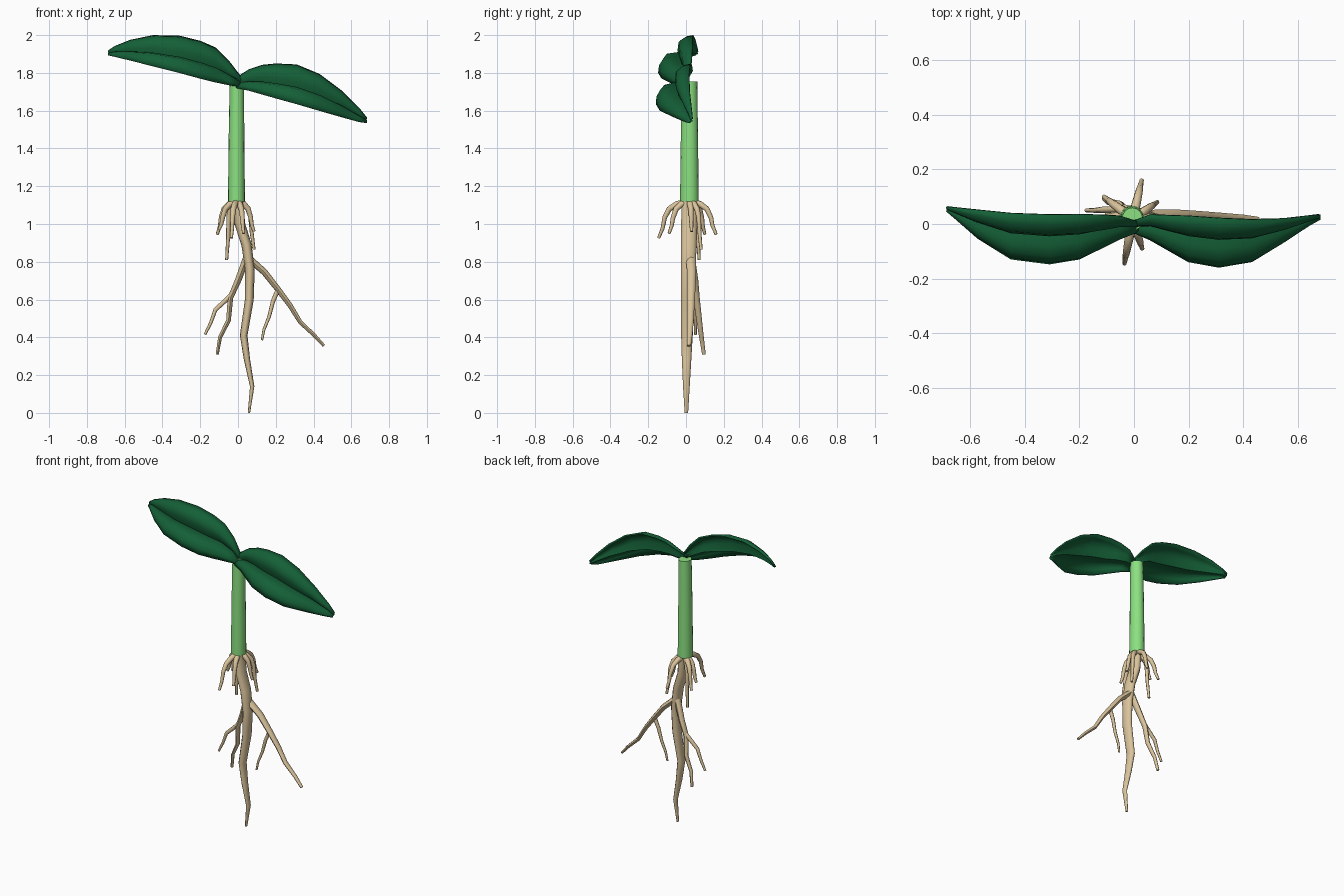
import bpy, bmesh, math
from mathutils import Vector


def material(name, rgb):
    m = bpy.data.materials.new(name)
    m.diffuse_color = (*rgb, 1)
    return m


LEAF = material("leaf_green", (0.007, 0.115, 0.038))
STEM = material("stem_green", (0.26, 0.75, 0.22))
ROOT = material("root_tan", (0.70, 0.55, 0.33))


def finish(name, bm, mat, angle):
    bmesh.ops.recalc_face_normals(bm, faces=bm.faces[:])
    mesh = bpy.data.meshes.new(name)
    bm.to_mesh(mesh)
    bm.free()
    mesh.materials.append(mat)
    ob = bpy.data.objects.new(name, mesh)
    bpy.context.collection.objects.link(ob)
    bpy.ops.object.select_all(action='DESELECT')
    bpy.context.view_layer.objects.active = ob
    ob.select_set(True)
    bpy.ops.object.shade_smooth_by_angle(angle=math.radians(angle))
    return ob


def tube(name, points, r0, r1, mat=ROOT, sides=8, y_scale=1.0, power=1.0):
    """Tapered tube along a downward path, widened in y by y_scale."""
    pts = [Vector(p) for p in points]
    bm = bmesh.new()
    rings = []
    for i, p in enumerate(pts):
        tangent = pts[min(i + 1, len(pts) - 1)] - pts[max(i - 1, 0)]
        turn = Vector((0, 0, -1)).rotation_difference(tangent.normalized())
        r = r0 + (r1 - r0) * (i / (len(pts) - 1)) ** power
        ring = []
        for k in range(sides):
            a = math.tau * k / sides
            off = turn @ Vector((r * math.cos(a), r * y_scale * math.sin(a), 0))
            ring.append(bm.verts.new(p + off))
        rings.append(ring)
    for a, b in zip(rings, rings[1:]):
        for k in range(sides):
            n = (k + 1) % sides
            bm.faces.new((a[k], a[n], b[n], b[k]))
    bm.faces.new(rings[0])
    bm.faces.new(rings[-1])
    return finish(name, bm, mat, 50)


# Leaf cross-section: two puffed halves with a groove at the midrib (position, height)
SECTION = [(0, 0), (0.12, 0.085), (0.27, 0.115), (0.40, 0.02), (0.5, -0.13),
           (0.60, 0.02), (0.73, 0.115), (0.88, 0.085), (1, 0)]


def leaf(name, stations):
    """Blade from stations of x, lower edge (y, z) and upper edge (y, z)."""
    bm = bmesh.new()
    rows = []
    for x, ly, lz, uy, uz in stations:
        low, chord = Vector((x, ly, lz)), Vector((0, uy - ly, uz - lz))
        out = Vector((0, -chord.z, chord.y))
        rows.append([bm.verts.new(low + chord * t + out * h) for t, h in SECTION])
    for a, b in zip(rows, rows[1:]):
        for k in range(len(SECTION) - 1):
            bm.faces.new((a[k], a[k + 1], b[k + 1], b[k]))
    ob = finish(name, bm, LEAF, 60)
    mod = ob.modifiers.new("thickness", 'SOLIDIFY')
    mod.thickness = 0.01
    mod.offset = 0
    return ob


# Leaves: one rising to the left, one drooping to the right
leaf("left_leaf", [
    (0.015, -0.025, 1.725, 0.01, 1.775),
    (-0.05, -0.05, 1.735, 0.03, 1.86),
    (-0.12, -0.085, 1.75, 0.034, 1.93),
    (-0.20, -0.125, 1.77, 0.035, 1.965),
    (-0.31, -0.143, 1.80, 0.035, 1.992),
    (-0.45, -0.125, 1.835, 0.04, 1.995),
    (-0.57, -0.05, 1.865, 0.052, 1.97),
    (-0.65, 0.02, 1.885, 0.06, 1.938),
    (-0.685, 0.05, 1.893, 0.064, 1.915)])
leaf("right_leaf", [
    (-0.01, -0.025, 1.72, 0.01, 1.77),
    (0.06, -0.055, 1.705, 0.035, 1.815),
    (0.13, -0.095, 1.685, 0.032, 1.838),
    (0.20, -0.135, 1.665, 0.03, 1.845),
    (0.31, -0.155, 1.635, 0.022, 1.84),
    (0.43, -0.135, 1.60, 0.017, 1.79),
    (0.55, -0.06, 1.565, 0.02, 1.70),
    (0.64, 0.00, 1.54, 0.03, 1.61),
    (0.68, 0.02, 1.535, 0.035, 1.56)])

# Stem
tube("stem", [(-0.006, 0.018, 1.755), (-0.008, 0.018, 1.45), (-0.008, 0.018, 1.12)],
     0.038, 0.045, STEM, 16, 1.1)

# Main root
tube("taproot", [(0.0, 0.018, 1.13), (0.01, 0.017, 1.0), (0.045, 0.015, 0.89),
                 (0.063, 0.012, 0.76), (0.06, 0.008, 0.6), (0.03, 0.005, 0.41),
                 (0.048, 0.003, 0.28), (0.075, 0.002, 0.14), (0.058, 0.002, 0.0)],
     0.028, 0.006, sides=10, y_scale=1.6, power=2.2)

# Side roots and their branches
tube("right_side_root", [(0.055, 0.025, 0.82), (0.14, 0.03, 0.745), (0.215, 0.028, 0.65),
                         (0.275, 0.026, 0.57), (0.33, 0.024, 0.48),
                         (0.405, 0.02, 0.41), (0.455, 0.015, 0.355)],
     0.019, 0.008, y_scale=1.4)
tube("right_root_branch", [(0.215, 0.025, 0.66), (0.185, 0.022, 0.59),
                           (0.165, 0.018, 0.51), (0.137, 0.015, 0.44),
                           (0.127, 0.012, 0.385)], 0.013, 0.006)
tube("left_side_root", [(0.045, 0.025, 0.82), (0.0, 0.045, 0.70), (-0.04, 0.055, 0.61),
                        (-0.05, 0.07, 0.49), (-0.095, 0.082, 0.40), (-0.11, 0.095, 0.31)],
     0.019, 0.008, y_scale=1.2)
tube("left_root_branch", [(-0.035, 0.055, 0.625), (-0.12, 0.052, 0.545),
                          (-0.145, 0.05, 0.475), (-0.175, 0.05, 0.415)], 0.013, 0.007)

# Crown of small roots arching out below the stem
tips = [(0.028, 0.16, 0.945), (-0.11, 0.10, 0.945), (-0.035, -0.145, 0.925),
        (0.03, -0.09, 0.95), (0.085, 0.08, 0.865), (-0.06, 0.07, 0.81),
        (0.085, 0.03, 0.96), (-0.10, 0.035, 0.97)]
for i, (x, y, z) in enumerate(tips):
    arch = [(0.1, 1.115), (0.4, 1.105), (0.65, 1.08), (0.8, 1.035),
            (0.87, (1.03 + z) / 2), (1.0, z)]
    tube(f"crown_root_{i + 1}",
         [(-0.005 + (x + 0.005) * f, 0.018 + (y - 0.018) * f, h) for f, h in arch],
         0.019, 0.008)
